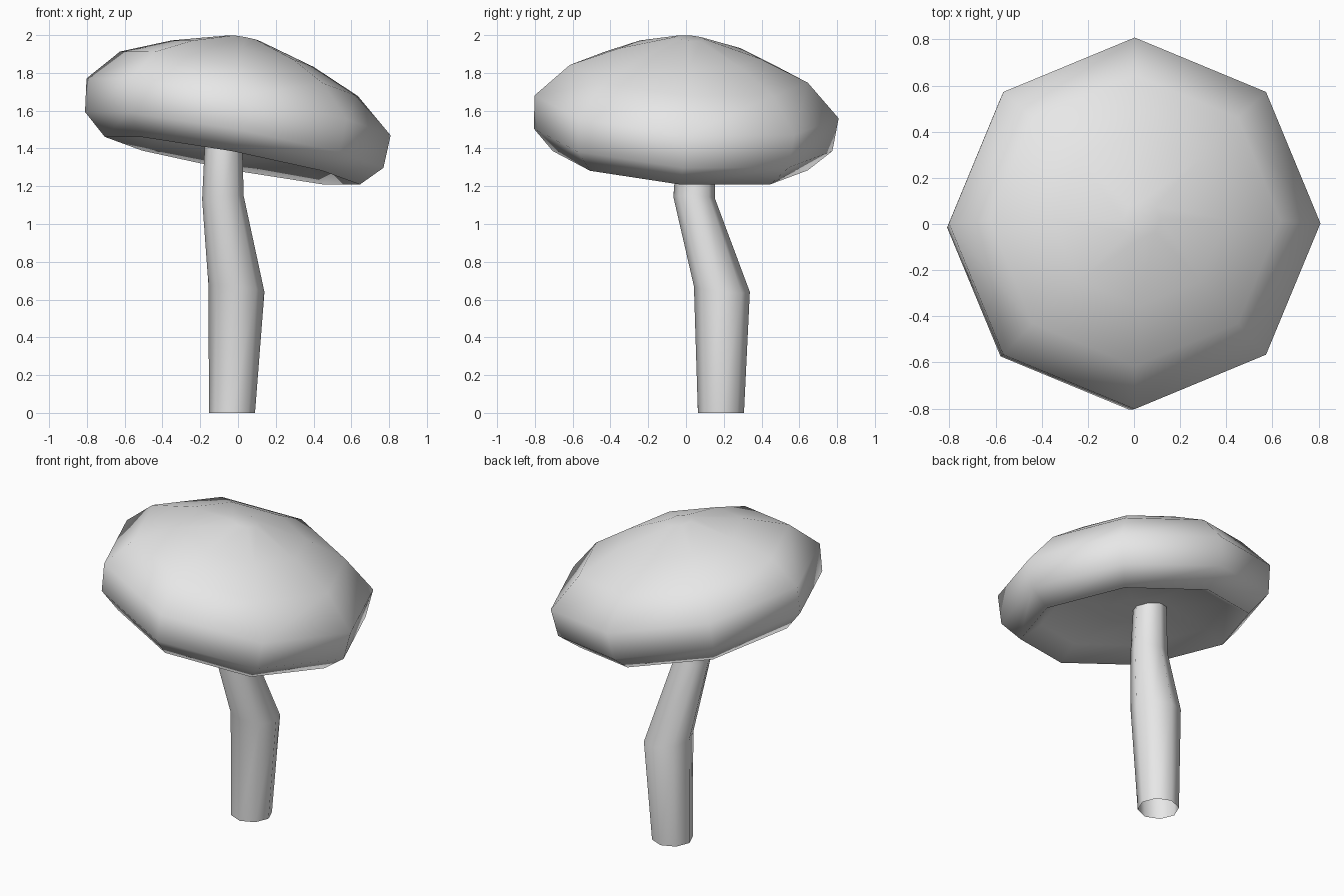
import bpy, bmesh
from math import cos, sin, pi

if "Cube" in bpy.data.objects:
    bpy.data.objects.remove(bpy.data.objects["Cube"])

SIDES = 8

grey = bpy.data.materials.new("light_grey")
grey.use_nodes = True
grey.diffuse_color = (0.8, 0.8, 0.8, 1)
grey.node_tree.nodes["Principled BSDF"].inputs["Base Color"].default_value = (0.8, 0.8, 0.8, 1)


def loft(name, rings, cap_start=False, cap_end=False):
    """Skin octagonal rings given as (x, y, z, radius, slope_x, slope_y)."""
    bm = bmesh.new()
    loops = []
    for x, y, z, r, sx, sy in rings:
        loop = []
        for i in range(SIDES):
            dx, dy = r * cos(2 * pi * i / SIDES), r * sin(2 * pi * i / SIDES)
            loop.append(bm.verts.new((x + dx, y + dy, z + sx * dx + sy * dy)))
        loops.append(loop)
    for a, b in zip(loops, loops[1:]):
        for i in range(SIDES):
            j = (i + 1) % SIDES
            bm.faces.new((a[i], a[j], b[j], b[i]))
    if cap_start:
        bm.faces.new(loops[0][::-1])
    if cap_end:
        bm.faces.new(loops[-1])
    for f in bm.faces:
        f.smooth = True
    mesh = bpy.data.meshes.new(name)
    bm.to_mesh(mesh)
    bm.free()
    mesh.materials.append(grey)
    obj = bpy.data.objects.new(name, mesh)
    bpy.context.collection.objects.link(obj)
    return obj


# Cap: tilted dome with a hollow underside
TILT = (-0.187, -0.075)
cap_profile = [
    (-0.02, -0.01, 1.43, 0.20),
    (-0.02, -0.02, 1.41, 0.55),
    (-0.03, -0.03, 1.335, 0.675),
    (-0.02, -0.015, 1.445, 0.79),
    (0.003, 0.003, 1.62, 0.805),
    (0.005, 0.015, 1.795, 0.63),
    (0.025, 0.02, 1.902, 0.375),
    (0.035, 0.02, 1.984, 0.08),
]
loft("mushroom_cap", [p + TILT for p in cap_profile], cap_start=True, cap_end=True)

# Stem: bent tube, open at the foot, running up into the cap
loft("mushroom_stem", [
    (-0.032, 0.185, 0.0, 0.122, 0, 0),
    (-0.008, 0.19, 0.655, 0.148, -0.1, -0.1),
    (-0.08, 0.043, 1.14, 0.110, 0.08, -0.04),
    (-0.076, 0.055, 1.46, 0.098, 0, 0),
])
